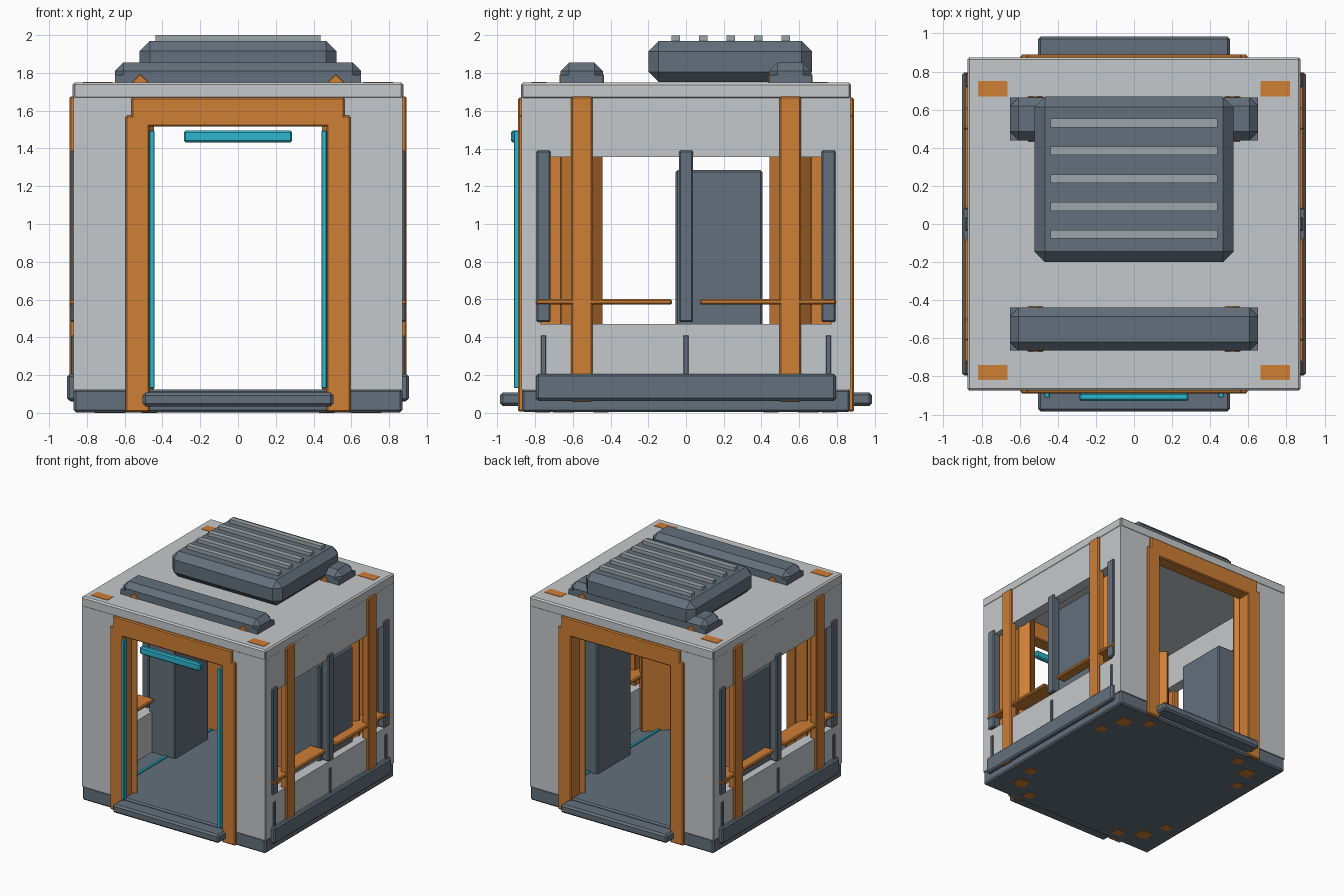
import bpy, math

if "Cube" in bpy.data.objects:
    bpy.data.objects.remove(bpy.data.objects["Cube"])


def material(name, rgb):
    m = bpy.data.materials.new(name)
    m.diffuse_color = (*rgb, 1)
    m.use_nodes = True
    m.node_tree.nodes["Principled BSDF"].inputs["Base Color"].default_value = m.diffuse_color
    return m


GREY = material("light_grey", (0.56, 0.58, 0.595))
SLATE = material("slate", (0.125, 0.16, 0.2))
ORANGE = material("orange", (0.62, 0.21, 0.036))
CYAN = material("cyan", (0.026, 0.46, 0.62))
PALE = material("slat_grey", (0.34, 0.38, 0.405))


def box(name, xr, yr, zr, mat, bevel=0.008, rot=(0, 0, 0)):
    """Chamfered box given by its x, y and z ranges."""
    bpy.ops.mesh.primitive_cube_add(size=1)
    o = bpy.context.object
    o.name = name
    for v in o.data.vertices:
        for i, r in enumerate((xr, yr, zr)):
            v.co[i] *= abs(r[1] - r[0])
    o.location = [(r[0] + r[1]) / 2 for r in (xr, yr, zr)]
    o.rotation_euler = rot
    o.data.materials.append(mat)
    if bevel:
        b = o.modifiers.new("chamfer", "BEVEL")
        b.width = bevel
        b.segments = 1
    return o


def span(c, w):
    return (c - w / 2, c + w / 2)


def out(s, a, b):
    """Range mirrored to side s."""
    return tuple(sorted((s * a, s * b)))


# Shell: floor slab, roof
box("floor_slab", (-.87, .87), (-.87, .87), (.003, .125), SLATE, .012)
box("roof_panel", (-.875, .875), (-.875, .875), (1.66, 1.75), GREY, .012)

for s in (-1, 1):
    # Side wall around its window
    X = out(s, .78, .872)
    box("side_wall_lower", X, (-.868, .868), (.12, .47), GREY, 0)
    box("side_wall_upper", X, (-.868, .868), (1.355, 1.735), GREY, 0)
    # End wall around its doorway
    box("end_wall_header", (-.48, .48), out(s, .78, .872), (1.52, 1.735), GREY, 0)
    for t in (-1, 1):
        box("end_wall_panel", out(t, .47, .868), out(s, .78, .872), (.12, 1.735), GREY, 0)
        box("window_side_strip", out(t, .78, .872), out(s, .77, .868), (.46, 1.36), GREY, 0)

    # Door frame and step
    Y = out(s, .77, .89)
    box("door_frame_header", (-.565, .565), Y, (1.515, 1.67), ORANGE)
    for t in (-1, 1):
        box("door_frame_jamb", out(t, .468, .595), Y, (.005, 1.575), ORANGE)
    box("door_step", (-.505, .505), out(s, .85, .985), (.035, .108), SLATE, .015)

    # Side exterior trim
    box("side_skirt", out(s, .84, .904), (-.795, .795), (.065, .205), SLATE, .012)
    for y in (-.755, 0, .755):
        box("skirt_rib", out(s, .86, .882), span(y, .028), (.2, .41), SLATE, .004)
        box("window_bar", out(s, .82, .888), span(y, .075), (.48, 1.39), SLATE)
    for t in (-1, 1):
        box("side_post", out(s, .83, .893), span(t * .553, .115), (.06, 1.675), ORANGE)
        box("window_shelf", out(s, .74, .893), out(t, .075, .795), (.572, .602), ORANGE, .008)

    # Interior cabinets and floor light strips
    box("cabinet", out(s, .56, .81), (-.055, .405), (.11, 1.285), SLATE, .01)
    box("floor_light", out(s, .625, .645), (-.68, .68), (.12, .138), CYAN, 0)

    # Corner structure
    for t in (-1, 1):
        box("corner_post", out(s, .66, .815), out(t, .66, .815), (.1, 1.7), ORANGE, .006)
        box("corner_brace", span(s * .62, .1), span(t * .62, .41), (.1, 1.7), ORANGE,
            .006, (0, 0, math.radians(45) * s * t))
        for x, y, w in ((.65, .65, .11), (.47, .76, .08), (.72, .45, .08)):
            box("floor_pad", span(s * x, w), span(t * y, w), (0, .008), ORANGE, 0)

    # Front door light strip
    box("door_light_strip", out(s, .442, .47), (-.912, -.87), (.13, 1.495), CYAN, .004)

    # Roof corner markings
    box("roof_marking", out(s, .665, .82), (.67, .75), (1.747, 1.753), ORANGE, 0)
    box("roof_marking", out(s, .665, .82), (-.82, -.74), (1.747, 1.753), ORANGE, 0)

    # Roof ducts with diamond supports
    box("roof_duct", (-.652, .652), span(s * .552, .225), (1.73, 1.855), SLATE, .045)
    box("duct_base", (-.652, .652), span(s * .552, .225), (1.745, 1.79), SLATE, 0)
    for t in (-1, 1):
        box("duct_support", span(t * .517, .062), span(s * .552, .236), (1.72, 1.782),
            ORANGE, .004, (0, math.radians(45), 0))

# Door lamp
box("door_lamp", (-.287, .287), (-.928, -.885), (1.432, 1.495), CYAN, .01)

# Roof unit with slats
box("roof_unit", (-.522, .522), (-.2, .668), (1.752, 1.97), SLATE, .055)
for i in range(5):
    box("roof_slat", (-.437, .437), span(-.054 + i * .146, .045), (1.95, 2.0), PALE, 0)
